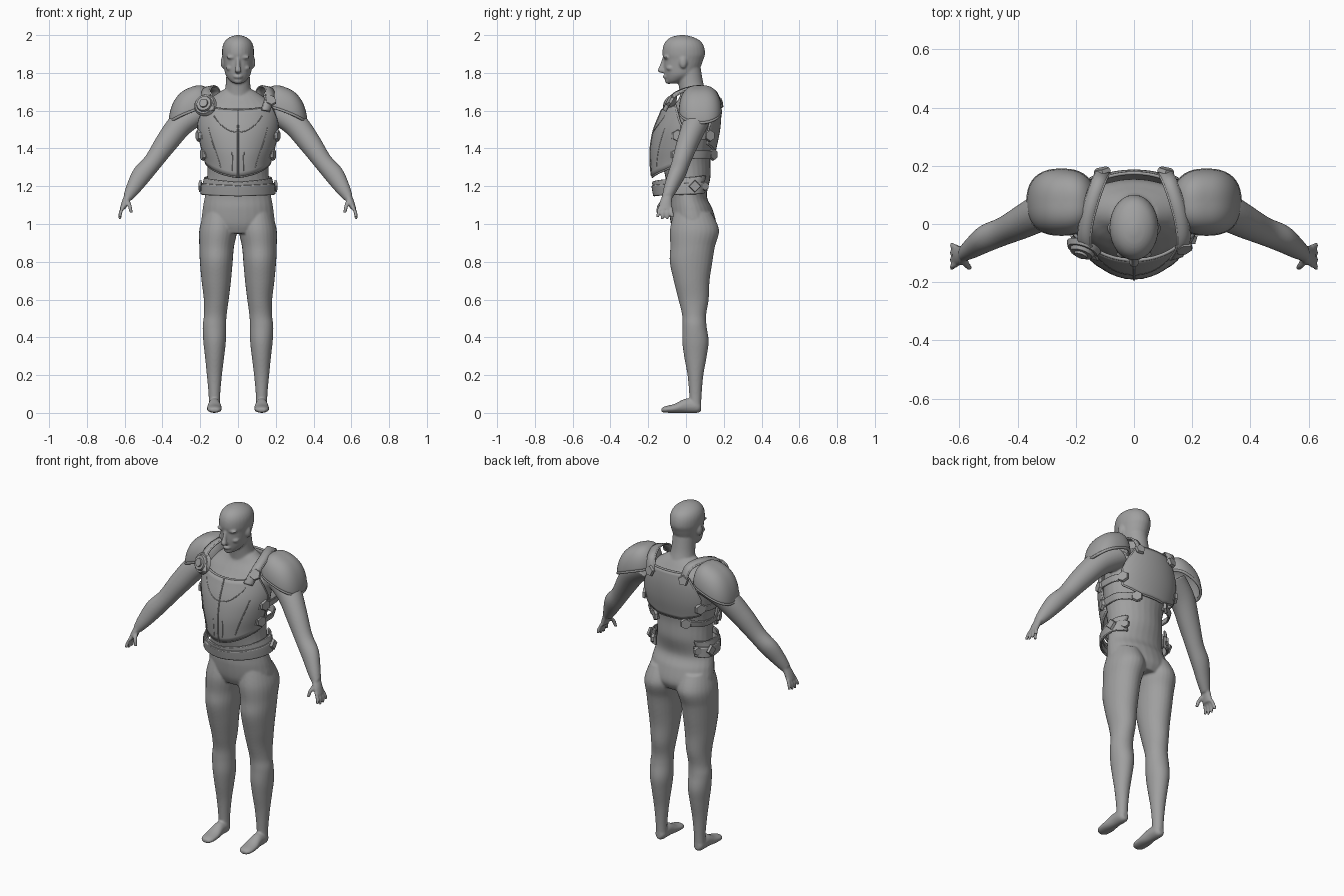
import bpy, bmesh
from math import sin, cos, pi, radians, copysign
from mathutils import Vector, Matrix

if "Cube" in bpy.data.objects:
    bpy.data.objects.remove(bpy.data.objects["Cube"], do_unlink=True)

GREY = (0.35, 0.35, 0.35, 1)
grey = bpy.data.materials.new("plain_grey")
grey.use_nodes = True
grey.diffuse_color = GREY
grey.node_tree.nodes["Principled BSDF"].inputs["Base Color"].default_value = GREY
X, Y, Z = Vector((1, 0, 0)), Vector((0, 1, 0)), Vector((0, 0, 1))


def spline(rows, steps=6):
    """Smoothly resample a short table of control rows."""
    out, last = [], len(rows) - 1
    for i in range(last):
        a, b, c, d = [Vector(rows[min(max(i + k, 0), last)]) for k in (-1, 0, 1, 2)]
        for j in range(steps):
            t = j / steps
            out.append((b * 2 + (c - a) * t + (a * 2 - b * 5 + c * 4 - d) * t * t
                        + (b * 3 - a - c * 3 + d) * t ** 3) * 0.5)
    return out + [Vector(rows[-1])]


def finish(name, bm, angle=35):
    bmesh.ops.recalc_face_normals(bm, faces=bm.faces[:])
    mesh = bpy.data.meshes.new(name)
    bm.to_mesh(mesh)
    bm.free()
    obj = bpy.data.objects.new(name, mesh)
    bpy.context.collection.objects.link(obj)
    mesh.materials.append(grey)
    bpy.ops.object.select_all(action='DESELECT')
    obj.select_set(True)
    bpy.context.view_layer.objects.active = obj
    bpy.ops.object.shade_smooth_by_angle(angle=radians(angle))
    return obj


def loft(bm, rows, u=X, v=Y, sides=28):
    """Closed solid through elliptical rings of (x, y, z, radius u, radius v)."""
    rings = []
    for r in spline(rows):
        centre = Vector(r[:3])
        rings.append([bm.verts.new(centre + u * r[3] * cos(2 * pi * k / sides)
                                   + v * r[4] * sin(2 * pi * k / sides)) for k in range(sides)])
    for low, high in zip(rings, rings[1:]):
        for k in range(sides):
            n = (k + 1) % sides
            bm.faces.new((low[k], low[n], high[n], high[k]))
    bm.faces.new(rings[0])
    bm.faces.new(rings[-1])


def blob(bm, centre, size):
    place = Matrix.Translation(centre) @ Matrix.Diagonal((*size, 1))
    bmesh.ops.create_uvsphere(bm, u_segments=20, v_segments=14, radius=1, matrix=place)


def shell(name, surface, nu=32, nv=14, thick=0.01):
    """Thick sheet from a surface function of u and v."""
    bm = bmesh.new()
    grid = [[bm.verts.new(surface(i / nu, j / nv)) for i in range(nu + 1)] for j in range(nv + 1)]
    for low, high in zip(grid, grid[1:]):
        for i in range(nu):
            bm.faces.new((low[i], low[i + 1], high[i + 1], high[i]))
    bmesh.ops.remove_doubles(bm, verts=bm.verts[:], dist=0.0005)
    obj = finish(name, bm)
    solid = obj.modifiers.new("thickness", 'SOLIDIFY')
    solid.thickness, solid.offset = thick, 0
    return obj


def cord(name, points, radius=0.004, closed=False):
    curve = bpy.data.curves.new(name, 'CURVE')
    curve.dimensions = '3D'
    curve.bevel_depth, curve.bevel_resolution = radius, 2
    line = curve.splines.new('POLY')
    line.points.add(len(points) - 1)
    for slot, p in zip(line.points, points):
        slot.co = (*p, 1)
    line.use_cyclic_u = closed
    obj = bpy.data.objects.new(name, curve)
    curve.materials.append(grey)
    bpy.context.collection.objects.link(obj)


def plate(name, centre, normal, radius, sides=6, thick=0.014):
    """Bevelled many-sided boss facing along its normal."""
    bm = bmesh.new()
    turn = Vector(normal).to_track_quat('Z', 'Y').to_matrix().to_4x4()
    bmesh.ops.create_cone(bm, cap_ends=True, segments=sides, radius1=radius, radius2=radius * 0.85,
                          depth=thick, matrix=Matrix.Translation(centre) @ turn)
    finish(name, bm)


# Body: overlapping solids fused into one smooth skin
body = bmesh.new()
torso = [(.95, .04, .14, .1), (1, .04, .19, .12), (1.08, .025, .187, .115), (1.15, .01, .175, .1),
         (1.25, .01, .162, .12), (1.35, 0, .165, .13), (1.45, .005, .183, .14),
         (1.55, .02, .195, .135), (1.62, .04, .2, .11), (1.67, .045, .14, .08), (1.71, .04, .08, .06)]
loft(body, [(0, y, z, a, b) for z, y, a, b in torso])
neck = [(1.6, .05, .09, .08), (1.68, .04, .075, .072), (1.75, .025, .064, .066), (1.84, .01, .062, .066)]
loft(body, [(0, y, z, a, b) for z, y, a, b in neck])
head = [(1.745, -.07, .025, .025), (1.76, -.055, .045, .05), (1.79, -.03, .066, .082), (1.83, -.02, .074, .097),
        (1.87, -.013, .08, .105), (1.9, -.012, .084, .113), (1.94, -.013, .082, .108),
        (1.97, -.015, .068, .09), (1.99, -.02, .042, .056), (2, -.02, .01, .015)]
loft(body, [(0, y, z, a, b) for z, y, a, b in head])

# Face
loft(body, [(0, -.115, 1.88, .009, .01), (0, -.125, 1.84, .011, .014), (0, -.133, 1.81, .018, .017),
            (0, -.12, 1.8, .012, .01)])
blob(body, (0, -.106, 1.78), (.025, .017, .012))
blob(body, (0, -.09, 1.758), (.026, .022, .017))

leg = [(.1, .035, 1.06, .08, .1), (.105, .045, .97, .1, .13), (.113, .035, .88, .092, .118),
       (.115, .027, .8, .087, .113), (.115, .03, .7, .078, .095), (.115, .04, .6, .066, .08),
       (.12, .043, .52, .06, .064), (.125, .045, .46, .062, .064), (.124, .05, .38, .06, .07),
       (.124, .05, .3, .051, .06), (.125, .05, .2, .04, .042), (.125, .05, .1, .031, .033), (.125, .05, .03, .03, .03)]
foot = [(.08, .03, .015, .02), (.06, .034, .03, .034), (0, .038, .033, .038),
        (-.06, .024, .04, .024), (-.11, .018, .036, .017), (-.13, .015, .02, .01)]
arm = [(.2, .08, 1.6, .075, .075), (.3, .05, 1.53, .068, .07), (.38, .01, 1.43, .06, .06), (.45, -.025, 1.33, .05, .05),
       (.51, -.05, 1.26, .052, .048), (.555, -.08, 1.19, .04, .038), (.585, -.1, 1.14, .026, .028)]
palm = [(.575, -.095, 1.16, .026, .024), (.595, -.106, 1.12, .032, .02), (.61, -.11, 1.08, .036, .016)]
for s in (1, -1):
    def flip(rows):
        return [(s * r[0], *r[1:]) for r in rows]
    loft(body, flip(leg))
    loft(body, [(s * .125, y, z, a, b) for y, z, a, b in foot], X, Z)
    loft(body, flip(arm), Vector((s * .78, 0, .62)), Y)
    loft(body, flip(palm), Y, X)
    for i in range(4):
        k = 1.5 - i
        loft(body, flip([(.608, -.11 + k * .019, 1.09, .01, .01), (.622, -.11 + k * .023, 1.06, .01, .01),
                         (.626, -.112 + k * .027, 1.022 + abs(k) * .008, .008, .008)]), X, Y, 12)
    loft(body, flip([(.59, -.11, 1.13, .014, .014), (.575, -.14, 1.1, .012, .012),
                     (.565, -.15, 1.06, .009, .009)]), X, Y, 12)
    blob(body, (s * .08, -.015, 1.855), (.012, .02, .032))
    blob(body, (s * .032, -.104, 1.882), (.03, .016, .009))
    blob(body, (s * .042, -.082, 1.825), (.022, .022, .014))
skin = finish("body", body, 180)
fuse = skin.modifiers.new("fuse", 'REMESH')
fuse.mode, fuse.voxel_size, fuse.use_smooth_shade = 'VOXEL', 0.006, True
relax = skin.modifiers.new("relax", 'SMOOTH')
relax.factor, relax.iterations = 0.5, 4

# Armour envelope: height, half width, front depth, back depth
ENVELOPE = spline([(1.12, .182, -.15, .1), (1.2, .178, -.165, .105), (1.26, .165, -.172, .125), (1.32, .168, -.178, .135),
                   (1.4, .19, -.178, .15), (1.5, .21, -.16, .17), (1.6, .205, -.12, .176), (1.7, .17, -.085, .165)])


def hull(a, z, off=0.0):
    """Point on the armour envelope at an angle from the front."""
    i = next((k for k in range(1, len(ENVELOPE)) if ENVELOPE[k][0] >= z), len(ENVELOPE) - 1)
    low, high = ENVELOPE[i - 1], ENVELOPE[i]
    _, wide, front, back = low.lerp(high, (z - low[0]) / (high[0] - low[0]))
    c, mid = cos(a), 0.02
    y = mid - (mid - front + off) * c if c > 0 else mid + (back - mid + off) * abs(c) ** 0.7
    return Vector(((wide + off) * sin(a), y, z))


def wrap(name, start, end, bottom, top, off=0.006, thick=0.01, rim=0.0):
    """Armour sheet between two angles, with edge heights given as functions of u."""
    def point(u, v):
        return hull(radians(start + (end - start) * u), bottom(u) + (top(u) - bottom(u)) * v, off)
    shell(name, point, 40, 14, thick)
    if rim:
        n = 40
        edge = [point(i / n, 0) for i in range(n)] + [point(1, i / n) for i in range(n)]
        edge += [point(1 - i / n, 1) for i in range(n)] + [point(0, 1 - i / n) for i in range(n)]
        cord(name + "_rim", edge, rim, True)


def centred(u):
    return abs(2 * u - 1)


# Chest and back plates
wrap("chest_plate", -76, 76, lambda u: 1.25 + .07 * centred(u) ** 1.5,
     lambda u: 1.605 + .04 * centred(u) ** 2 - .5 * max(0, centred(u) - .75), rim=.006)
wrap("back_plate", 122, 238, lambda u: 1.39 + .06 * max(0, centred(u) - .4),
     lambda u: 1.67 - .4 * max(0, centred(u) - .6), rim=.006)
cord("chest_ridge", [hull(0, 1.255 + i * .0175, .011) for i in range(21)], .004)
cord("chest_arc", [hull(radians(4 * i), 1.485 + .09 * (i / 9) ** 2, .01) for i in range(-9, 10)], .003)
for s, side in ((1, "left"), (-1, "right")):
    cord(side + "_belly_seam", [hull(s * .16, 1.28 + i * .02, .01) for i in range(6)], .003)
    cord(side + "_flank_seam", [hull(s * (.55 + .04 * i), 1.3 + i * .035, .01) for i in range(7)], .003)

# Belt in two layers, open at the back
wrap("belt", -138, 138, lambda u: 1.15 + .015 * centred(u), lambda u: 1.2 + .02 * centred(u), .012, .012, .004)
wrap("belt_upper_band", -132, 132, lambda u: 1.195 + .02 * centred(u),
     lambda u: 1.22 + .035 * centred(u), .006, .012, .004)

for s, side in ((1, "left"), (-1, "right")):
    # Side straps and their buckles
    for level, z, end in (("upper", 1.45, 130), ("lower", 1.35, 155)):
        wrap(f"{side}_{level}_side_strap", s * 62, s * end, lambda u: z, lambda u: z + .035, .008, .01, .003)
        for a in (72, end - 6):
            p = hull(radians(s * a), z + .018, .016)
            plate(f"{side}_{level}_buckle", p, (p.x, p.y - .02, 0), .034)
    p = hull(radians(s * 98), 1.2, .024)
    plate(side + "_belt_buckle", p, (s, .1, 0), .034, 4)
    p = hull(radians(s * 132), 1.2, .02)
    plate(side + "_belt_end", p, (p.x, p.y, 0), .026)

    # Shoulder strap
    path = spline([(s * .145, -.115, 1.6), (s * .168, -.07, 1.675), (s * .165, 0, 1.712),
                   (s * .145, .08, 1.725), (s * .12, .15, 1.705), (s * .105, .178, 1.63)])
    across = Vector((s * .02, .006, -.004))
    shell(side + "_shoulder_strap",
          lambda u, v: path[round(u * (len(path) - 1))] + across * (2 * v - 1), len(path) - 1, 2, .012)
    for v in (-1, 1):
        cord(side + "_strap_edge", [p + across * v for p in path], .005)
    plate(side + "_strap_back_buckle", (s * .11, .184, 1.64), (s * .2, 1, .2), .032, 5)

    # Shoulder guard: boxy dome with a thick lip
    def dome(u, v):
        t, r = 2 * pi * u, cos(v * pi / 2) ** 0.75
        dx, dy = [copysign(abs(w) ** 0.8, w) * r for w in (cos(t), sin(t))]
        x, y = .25 + .112 * dx, .075 + .108 * dy
        base = 1.535 + .38 * (.365 - x) + 1.5 * (y - .075) ** 2
        return Vector((s * x, y, base + .14 * sin(v * pi / 2)))
    shell(side + "_shoulder_guard", dome, 40, 16, .01)
    cord(side + "_shoulder_guard_lip", [dome(i / 40, 0) for i in range(40)], .008, True)

# Front fastenings: buckle on the left, round boss on the right
plate("left_strap_front_buckle", (.172, -.085, 1.655), (.3, -1, .6), .034)
facing = Vector((-.35, -1, .4)).normalized()
for part, radius, rise in (("disc", .062, 0), ("disc_step", .046, .012), ("disc_boss", .026, .02)):
    plate("right_shoulder_" + part, Vector((-.175, -.085, 1.632)) + facing * rise, facing, radius, 32, .018)
